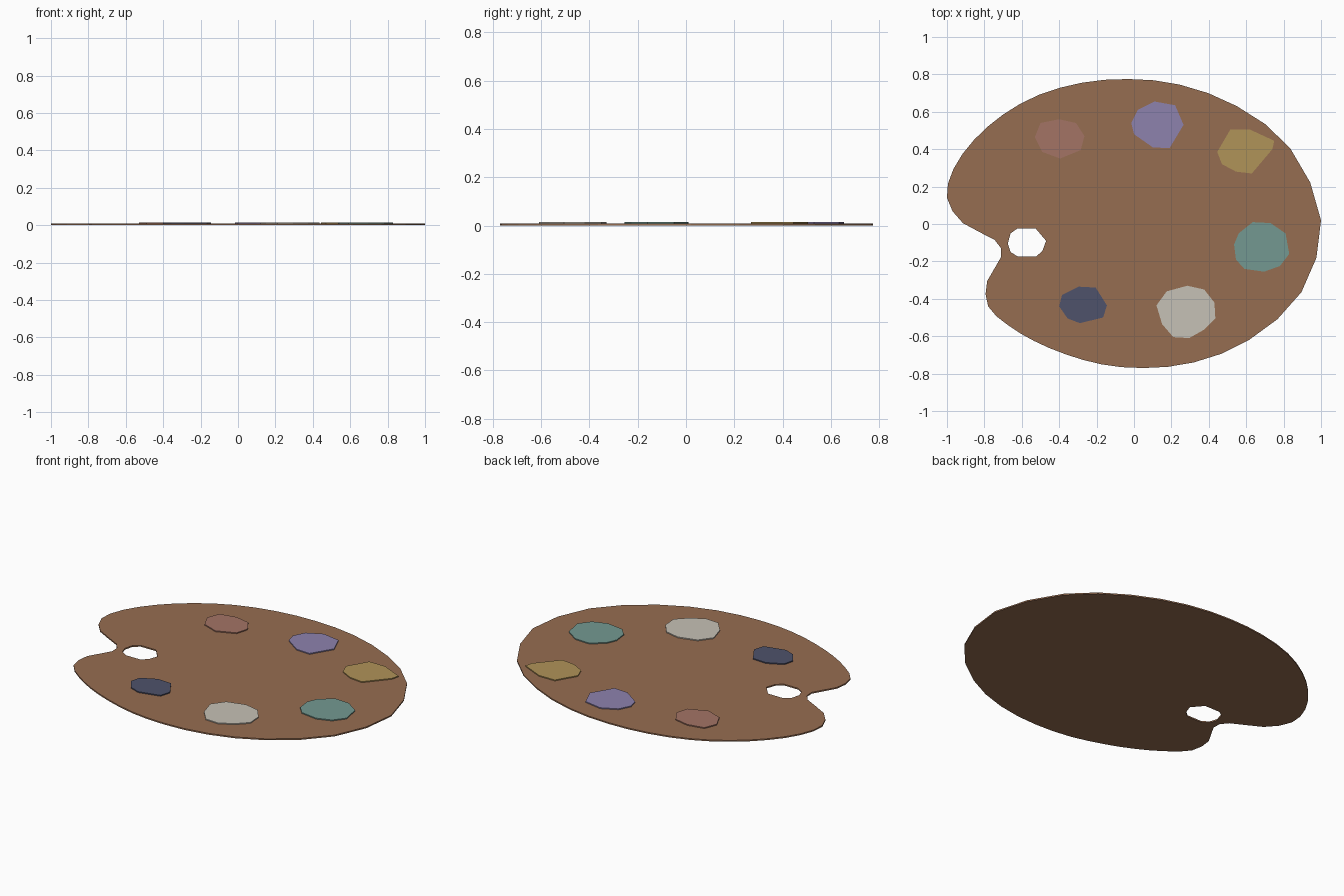
import bpy
import bmesh

if "Cube" in bpy.data.objects:
    bpy.data.objects.remove(bpy.data.objects["Cube"])

BOARD_TOP = 0.008
PAINT_TOP = 0.014


def material(name, rgb):
    mat = bpy.data.materials.new(name)
    linear = [((c / 255 + 0.055) / 1.055) ** 2.4 for c in rgb]
    mat.diffuse_color = (*linear, 1)
    mat.use_nodes = True
    mat.node_tree.nodes["Principled BSDF"].inputs["Base Color"].default_value = mat.diffuse_color
    return mat


def smooth_loop(pts):
    """Add one curved midpoint between each pair of control points."""
    out, n = [], len(pts)
    for i in range(n):
        a, b, c, d = (pts[(i + k) % n] for k in (-1, 0, 1, 2))
        out.append(b)
        out.append(tuple((9 * (b[k] + c[k]) - a[k] - d[k]) / 16 for k in (0, 1)))
    return out


def slab(name, loops, z0, z1, rgb):
    """Flat plate from an outline, with further loops as holes."""
    bm = bmesh.new()
    for loop in loops:
        vs = [bm.verts.new((x, y, z0)) for x, y in loop]
        for i, v in enumerate(vs):
            bm.edges.new((v, vs[(i + 1) % len(vs)]))
    bmesh.ops.triangle_fill(bm, use_beauty=True, edges=bm.edges[:], normal=(0, 0, 1))
    ext = bmesh.ops.extrude_face_region(bm, geom=bm.faces[:], use_keep_orig=True)
    top = [g for g in ext["geom"] if isinstance(g, bmesh.types.BMVert)]
    bmesh.ops.translate(bm, verts=top, vec=(0, 0, z1 - z0))
    bmesh.ops.recalc_face_normals(bm, faces=bm.faces[:])
    mesh = bpy.data.meshes.new(name)
    bm.to_mesh(mesh)
    bm.free()
    mesh.materials.append(material(name + "_colour", rgb))
    obj = bpy.data.objects.new(name, mesh)
    bpy.context.collection.objects.link(obj)


# Board with thumb notch and thumb hole
outline = [(1, .02), (.835, .405), (.55, .63), (.245, .745), (-.03, .775),
           (-.28, .755), (-.51, .69), (-.70, .585), (-.855, .45), (-.965, .295),
           (-1, .14), (-.915, .005), (-.745, -.085), (-.71, -.175),
           (-.785, -.305), (-.78, -.44), (-.675, -.54), (-.535, -.625),
           (-.37, -.695), (-.175, -.75), (.05, -.77), (.32, -.74),
           (.615, -.62), (.895, -.365)]
thumb_hole = [(-.625, -.025), (-.525, -.025), (-.47, -.09), (-.49, -.145),
              (-.525, -.175), (-.62, -.175), (-.66, -.15), (-.675, -.105),
              (-.66, -.05)]
slab("palette_board", [smooth_loop(outline), thumb_hole], 0, BOARD_TOP, (150, 109, 81))


# Paint blobs
def blob(colour, rgb, *pts):
    slab("paint_" + colour, [pts], BOARD_TOP - 0.001, PAINT_TOP, rgb)


blob("rose", (163, 116, 101), (-.53, .465), (-.50, .54), (-.40, .56), (-.31, .54),
     (-.265, .47), (-.285, .395), (-.395, .35), (-.49, .385))
blob("lavender", (141, 130, 174), (-.015, .54), (.02, .61), (.11, .655), (.22, .635),
     (.265, .53), (.19, .405), (.10, .41), (.0, .48))
blob("gold", (176, 147, 88), (.445, .385), (.515, .505), (.62, .505), (.75, .445),
     (.74, .40), (.63, .27), (.545, .28), (.47, .32))
blob("teal", (116, 153, 145), (.535, -.11), (.56, -.05), (.635, .01), (.73, .005),
     (.81, -.05), (.83, -.16), (.78, -.225), (.695, -.255), (.59, -.24), (.545, -.19))
blob("white", (198, 193, 182), (.12, -.435), (.175, -.36), (.285, -.33), (.375, -.35),
     (.43, -.42), (.435, -.505), (.375, -.565), (.295, -.61), (.21, -.605), (.15, -.535))
blob("navy", (78, 82, 107), (-.40, -.44), (-.385, -.38), (-.295, -.335), (-.205, -.34),
     (-.145, -.435), (-.165, -.50), (-.29, -.53), (-.355, -.505))
